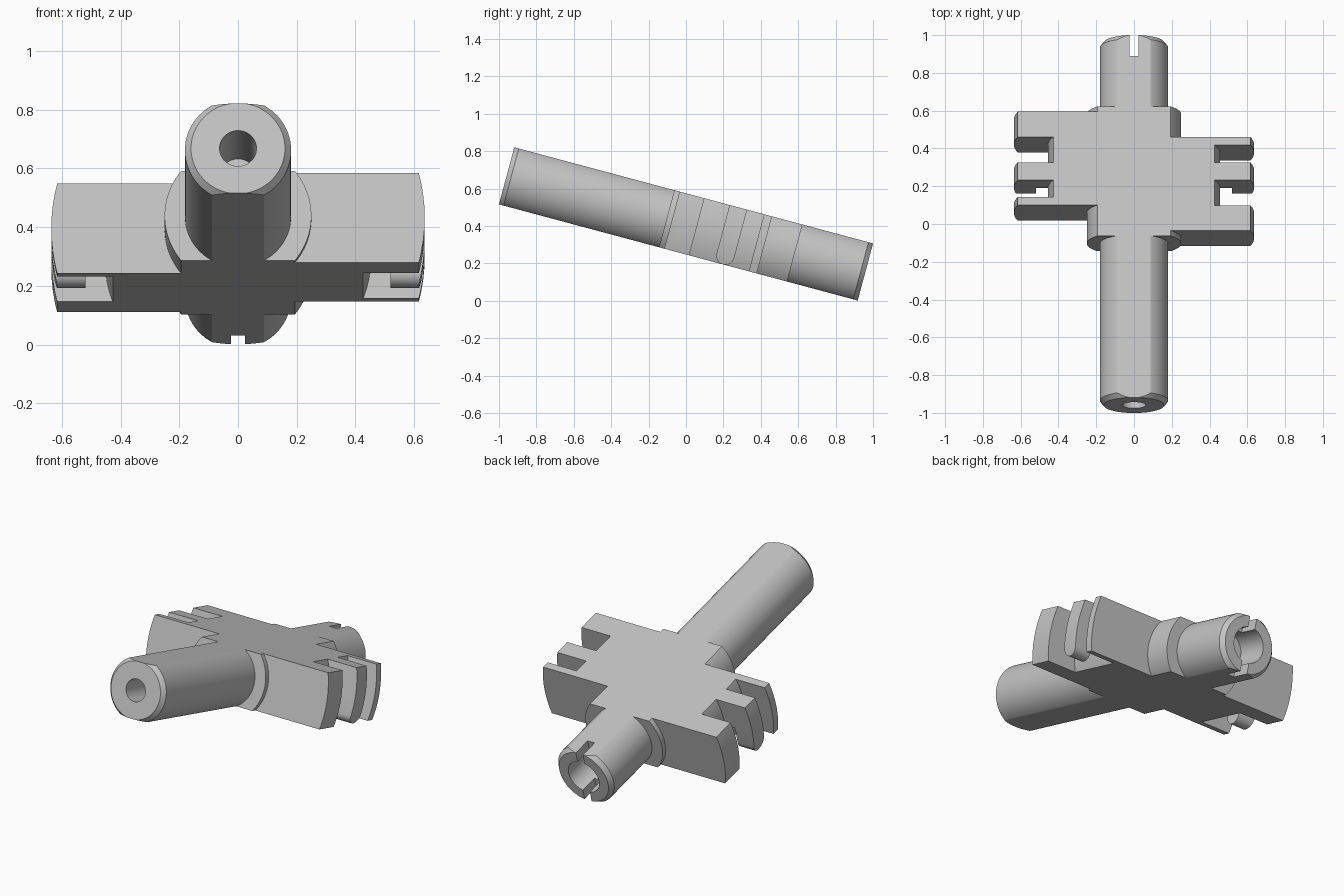
import bpy, bmesh, math
from mathutils import Matrix

if "Cube" in bpy.data.objects:
    bpy.data.objects.remove(bpy.data.objects["Cube"], do_unlink=True)

HALF = 0.158          # half thickness of the flat-sided part
MID = 0.2475          # middle of the arm section along the shaft
REACH, FLOOR = 0.636, 0.455

steel = bpy.data.materials.new("plain grey")
steel.use_nodes = True
grey = (0.55, 0.55, 0.55, 1)
steel.diffuse_color = grey
steel.node_tree.nodes["Principled BSDF"].inputs["Base Color"].default_value = grey


def finish(name, bm):
    bmesh.ops.recalc_face_normals(bm, faces=bm.faces)
    mesh = bpy.data.meshes.new(name)
    bm.to_mesh(mesh)
    bm.free()
    mesh.materials.append(steel)
    ob = bpy.data.objects.new(name, mesh)
    bpy.context.collection.objects.link(ob)
    return ob


def loft(name, rings):
    """Closed solid through a list of equal-length rings of points."""
    bm = bmesh.new()
    loops = [[bm.verts.new(p) for p in ring] for ring in rings]
    n = len(loops[0])
    for a, b in zip(loops, loops[1:]):
        for i in range(n):
            j = (i + 1) % n
            bm.faces.new((a[i], a[j], b[j], b[i]))
    bm.faces.new(loops[0])
    bm.faces.new(loops[-1])
    return finish(name, bm)


def lathe(name, profile, n=64):
    """Turned solid along y from (y, radius) pairs."""
    turn = [math.tau * (i + 0.5) / n for i in range(n)]
    return loft(name, [[(r * math.cos(a), y, r * math.sin(a)) for a in turn]
                       for y, r in profile])


def prism_y(name, outline, y0, y1):
    return loft(name, [[(x, y, z) for x, z in outline] for y in (y0, y1)])


def prism_x(name, outline, x0, x1):
    return loft(name, [[(x, y, z) for y, z in outline] for x in (x0, x1)])


def box(name, x0, x1, y0, y1, z0, z1):
    return prism_y(name, [(x0, z0), (x1, z0), (x1, z1), (x0, z1)], y0, y1)


def arc(r, spread=45, n=24):
    angles = [math.radians(spread * (2 * i / n - 1)) for i in range(n + 1)]
    return [(r * math.cos(a), r * math.sin(a)) for a in angles]


def combine(target, tool, operation):
    mod = target.modifiers.new(operation, 'BOOLEAN')
    mod.operation, mod.solver, mod.object = operation, 'EXACT', tool
    bpy.context.view_layer.objects.active = target
    bpy.ops.object.modifier_apply(modifier=mod.name)
    bpy.data.objects.remove(tool, do_unlink=True)


def build_arm(name):
    """Arm on the +x side: wide tooth, round-bottomed middle tooth, thin tooth."""
    arm = prism_y(name, [(0, 0)] + arc(REACH), -0.078, 0.434)
    slot = prism_y("slot_cutter", arc(FLOOR) + arc(0.9)[::-1], 0.06, 0.39)
    combine(arm, slot, 'DIFFERENCE')

    # middle tooth, shortened next to the slot floor
    w = 0.0485
    bottom = [(MID - w * math.cos(math.pi * i / 16),
               w - HALF - w * math.sin(math.pi * i / 16)) for i in range(17)]
    tooth = prism_x("middle_tooth", bottom + [(MID + w, 0.3), (MID - w, 0.3)], 0.35, 0.8)
    combine(tooth, box("notch_cutter", 0.3, 0.52, 0, 0.5, -0.3, -0.01), 'DIFFERENCE')
    combine(tooth, prism_y("rim", [(0, 0)] + arc(REACH), 0, 0.5), 'INTERSECT')
    combine(arm, tooth, 'UNION')
    return arm


# turned shaft with chamfered ends, and the thicker collar
body = lathe("cross_shaft", [(-0.993, 0.16), (-0.968, 0.181), (0.968, 0.181), (0.993, 0.16)])
combine(body, lathe("collar", [(-0.107, 0.25), (0.602, 0.25)]), 'UNION')

# two staggered arms, the left one turned half way round
half_turn = (Matrix.Translation((0, MID, 0)) @ Matrix.Rotation(math.pi, 4, 'Z')
             @ Matrix.Translation((0, -MID, 0)))
for side in ("left_arm", "right_arm"):
    arm = build_arm(side)
    if side == "right_arm":
        arm.data.transform(half_turn)
    combine(body, arm, 'UNION')

# flat top and bottom
combine(body, box("slab", -1, 1, -1.2, 1.2, -HALF, HALF), 'INTERSECT')

# front bore, rear socket and rear slot
combine(body, lathe("front_bore", [(-1.1, 0.063), (-0.62, 0.063)], 32), 'DIFFERENCE')
combine(body, lathe("rear_socket", [(0.8, 0.1), (1.1, 0.1)], 48), 'DIFFERENCE')
combine(body, box("rear_slot", -0.023, 0.023, 0.879, 1.1, -0.3, 0.3), 'DIFFERENCE')

# tilt the whole part forward-end up
body.data.transform(Matrix.Translation((0, 0, 0.411))
                    @ Matrix.Rotation(math.radians(-15), 4, 'X'))
bpy.ops.object.select_all(action='DESELECT')
body.select_set(True)
bpy.context.view_layer.objects.active = body
bpy.ops.object.shade_smooth_by_angle(angle=math.radians(25))
